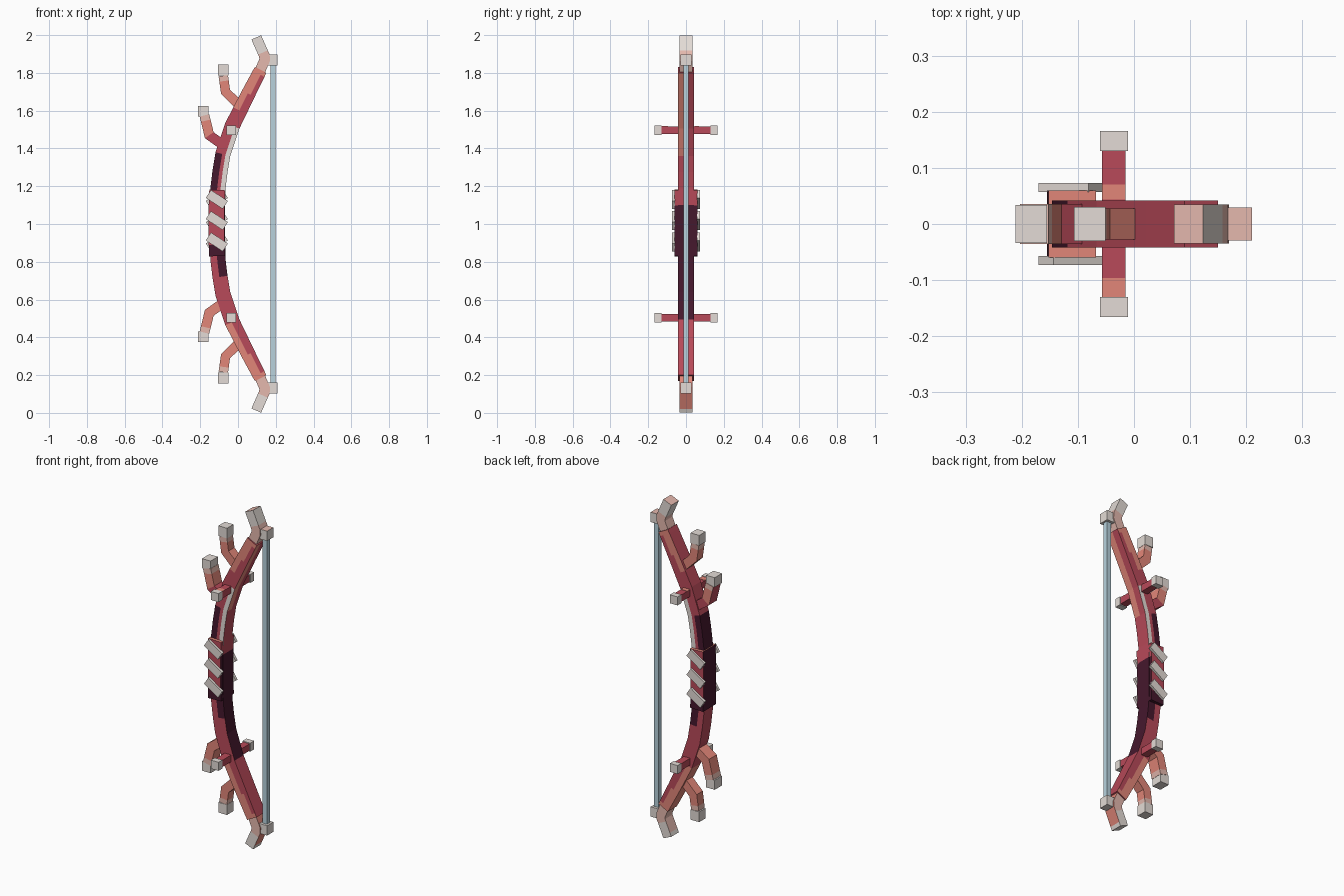
import bpy, bmesh, math
from mathutils import Vector, Matrix

if "Cube" in bpy.data.objects:
    bpy.data.objects.remove(bpy.data.objects["Cube"], do_unlink=True)


def material(name, rgb):
    m = bpy.data.materials.new(name)
    m.use_nodes = True
    m.diffuse_color = (*rgb, 1)
    m.node_tree.nodes["Principled BSDF"].inputs["Base Color"].default_value = (*rgb, 1)
    return m


MATS = [material("dark maroon", (0.06, 0.009, 0.026)),
        material("crimson", (0.48, 0.068, 0.1)),
        material("coral", (0.76, 0.24, 0.19)),
        material("pale pink", (0.78, 0.48, 0.42)),
        material("bone white", (0.77, 0.71, 0.67)),
        material("pale blue string", (0.48, 0.65, 0.73))]
DARK, RED, CORAL, PALE, BONE, BLUE = range(len(MATS))


def finish(name, bm):
    bmesh.ops.recalc_face_normals(bm, faces=bm.faces)
    mesh = bpy.data.meshes.new(name)
    bm.to_mesh(mesh)
    bm.free()
    for m in MATS:
        mesh.materials.append(m)
    ob = bpy.data.objects.new(name, mesh)
    bpy.context.collection.objects.link(ob)
    return ob


def box(name, centre, size, mat, tilt=0, top=None):
    bm = bmesh.new()
    bmesh.ops.create_cube(bm, size=1, matrix=Matrix.Translation(centre)
                          @ Matrix.Rotation(tilt, 4, 'Y') @ Matrix.Diagonal((*size, 1)))
    for f in bm.faces:
        f.normal_update()
        f.material_index = top if top is not None and f.normal.z > 0.9 else mat
    return finish(name, bm)


def sweep(name, path, widths, depth, rule, columns=(-1, 1)):
    """Mitred rectangular beam along an x-z path; rule(z, side, step) picks the colour."""
    pts = [Vector(p) for p in path]
    # cross-section loop: front columns, inner middle, back columns, outer middle
    section = [(u, -1) for u in columns] + [(1, 0)] + [(u, 1) for u in reversed(columns)] + [(-1, 0)]
    n = len(columns) - 1
    sides = ([f"front{i}" for i in range(n)] + ["inner_front", "inner_back"]
             + [f"back{i}" for i in reversed(range(n))] + ["outer", "outer"])
    bm = bmesh.new()
    rings = []
    for i, p in enumerate(pts):
        a = (p - pts[i - 1]).normalized() if i else (pts[1] - p).normalized()
        b = (pts[i + 1] - p).normalized() if i < len(pts) - 1 else a
        t = (a + b).normalized()
        normal = Vector((abs(t.y), -t.x * math.copysign(1, t.y))) * (widths[i] / 2 / t.dot(a))
        rings.append([bm.verts.new((p.x + u * normal.x, v * depth, p.y + u * normal.y))
                      for u, v in section])
    k = len(section)
    for i in range(len(pts) - 1):
        z = (pts[i].y + pts[i + 1].y) / 2
        for j in range(k):
            f = bm.faces.new((rings[i][j], rings[i][(j + 1) % k],
                              rings[i + 1][(j + 1) % k], rings[i + 1][j]))
            f.material_index = rule(z, sides[j], i)
    for ring, step, p in ((rings[0], 0, pts[0]), (rings[-1], len(pts) - 2, pts[-1])):
        bm.faces.new(ring).material_index = rule(p.y, "cap", step)
    return finish(name, bm)


# Curved limb
def limb_colour(z, side, step):
    col = int(side[-1]) if side[-1].isdigit() else -1
    if col >= 0 and (z > 1.8 or z < 0.2):
        return CORAL
    if z > 1:
        if col == 2 and z < 1.52:
            return BONE
        if z < 1.37 and (col == 0 or side == "outer"):
            return DARK
        if col == 0 and z > 1.58 or col == 1 and z > 1.7:
            return CORAL
        return CORAL if z > 1.4 and side == "inner_front" else RED
    if col > 0 and z > 0.72 or side.startswith("inner") and z > 0.5:
        return DARK
    if z < 0.45 and (col == 0 or col == 1 and z < 0.3 or side == "outer"):
        return CORAL
    return RED


half = [(-0.108, 1.1), (-0.106, 1.19), (-0.095, 1.28), (-0.08, 1.37), (-0.03, 1.52),
        (0.01, 1.60), (0.055, 1.69), (0.109, 1.795), (0.12, 1.816)]
half_w = [0.08, 0.08, 0.08, 0.08, 0.08, 0.078, 0.075, 0.07, 0.068]
limb = [(x, 2 - z) for x, z in reversed(half)] + half
sweep("bow_limb", limb, half_w[::-1] + half_w, 0.042, limb_colour, (-1, -0.1, 0.35, 1))


# Grip
def grip_colour(z, side, step):
    if side == "cap":
        return CORAL if z > 1 else DARK
    if side.startswith(("front", "back")):
        return DARK if z < 0.89 else RED
    return RED if z > 1.1 and side != "outer" else DARK


grip = [(-0.111, 0.83), (-0.113, 0.89), (-0.113, 1.1), (-0.11, 1.18)]
sweep("grip", grip, [0.084] * 4, 0.06, grip_colour)

# Slanted wraps on both faces of the grip
for y, label, slope in ((-0.065, "front", 1), (0.065, "back", -1)):
    for i, z in enumerate((0.905, 1.018, 1.13)):
        box(f"grip_wrap_{label}_{i + 1}", (-0.112, y, z), (0.107, 0.016, 0.05),
            BONE, slope * math.radians(33))


def upper_tip_colour(z, side, step):
    if side == "cap":
        return PALE
    return BONE if step >= 3 else PALE


def lower_tip_colour(z, side, step):
    if side == "cap" or step == 4:
        return BONE
    if side.startswith("inner"):
        return CORAL
    return BONE if step == 3 and side != "outer" else PALE


# Branches, tips and pegs, repeated above and below the grip
for end, flip in (("upper", False), ("lower", True)):
    def z_of(z):
        return 2 - z if flip else z

    def branch(name, points, width, depth, rule):
        sweep(f"{end}_{name}", [(x, z_of(z)) for x, z in points],
              [width] * len(points), depth, rule)

    def near_colour(z, side, step):
        if not flip and (step == 0 or side == "outer"):
            return RED
        return PALE if step == 2 else CORAL

    branch("far_branch", [(0.015, 1.62), (-0.066, 1.70), (-0.074, 1.757), (-0.078, 1.785)],
           0.05, 0.028, lambda z, side, step: PALE if step == 2 else CORAL)
    box(f"{end}_far_branch_cap", (-0.079, 0, z_of(1.815)), (0.056, 0.06, 0.06), BONE)
    branch("near_branch", [(-0.075, 1.415), (-0.152, 1.47), (-0.171, 1.547), (-0.178, 1.575)],
           0.052, 0.036, near_colour)
    box(f"{end}_near_branch_cap", (-0.183, 0, z_of(1.597)), (0.056, 0.068, 0.056), BONE)
    branch("limb_tip", [(0.112, 1.8), (0.141, 1.868), (0.14, 1.89), (0.132, 1.908),
                        (0.106, 1.967), (0.097, 1.988)],
           0.056, 0.035, lower_tip_colour if flip else upper_tip_colour)
    box(f"{end}_string_knot", (0.182, 0, z_of(1.868)), (0.056, 0.058, 0.058), BONE,
        top=None if flip else PALE)
    box(f"{end}_cross_peg", (-0.036, 0, z_of(1.497)), (0.042, 0.28, 0.04), RED)
    for side, s in (("front", -1), ("back", 1)):
        box(f"{end}_{side}_peg_cap", (-0.036, s * 0.148, z_of(1.497)),
            (0.05, 0.036, 0.05), BONE)

# Lighter patches along the top of the upper peg
for label, y, length in (("front", -0.113, 0.034), ("back", 0.057, 0.026)):
    box(f"peg_patch_{label}", (-0.036, y, 1.517), (0.042, length, 0.004), CORAL)

# Bowstring
box("bowstring", (0.185, 0, 1), (0.028, 0.028, 1.70), BLUE)
